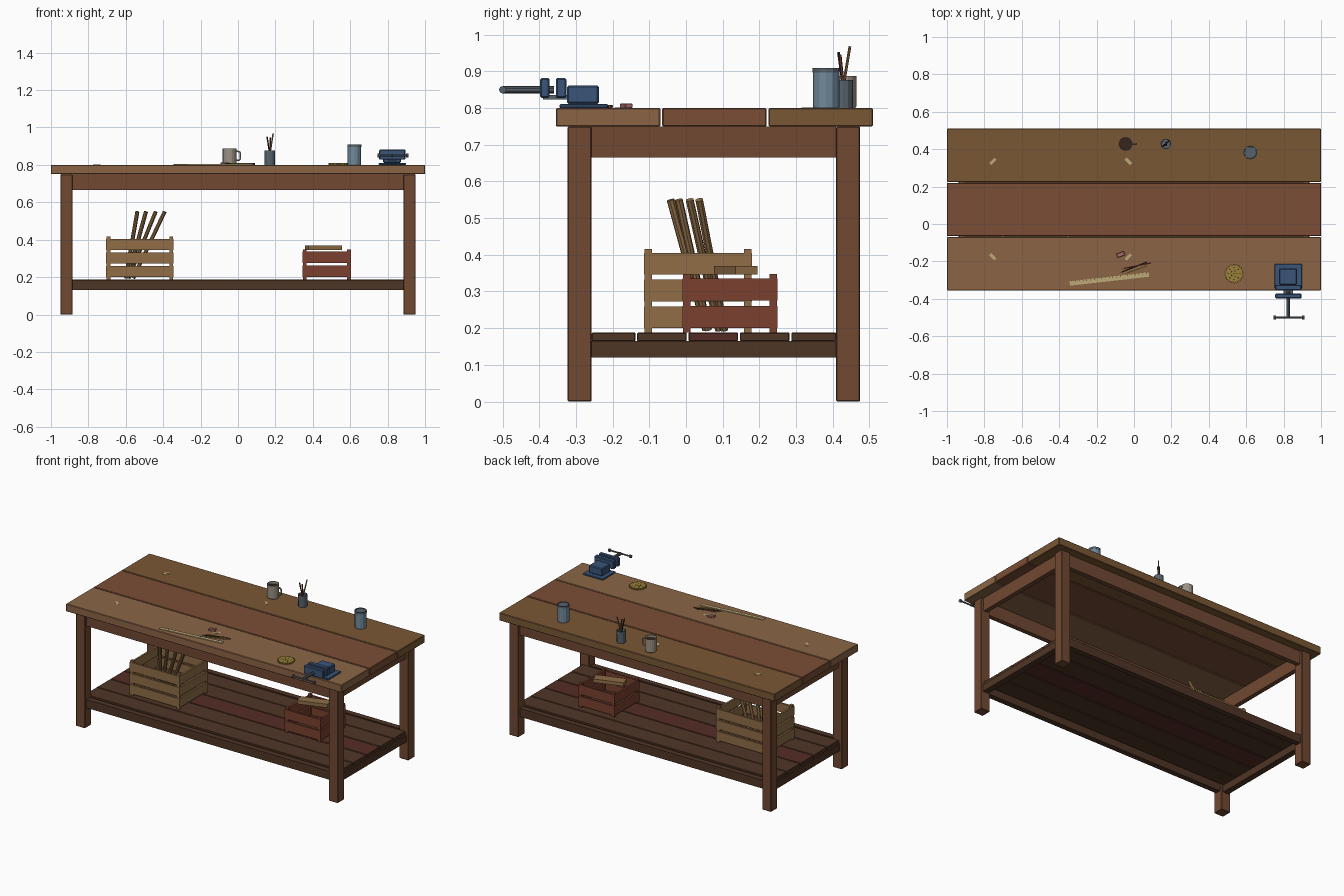
import bpy, bmesh, math
from mathutils import Vector

if "Cube" in bpy.data.objects:
    bpy.data.objects.remove(bpy.data.objects["Cube"])


def mat(name, hexa):
    m = bpy.data.materials.new(name)
    c = [int(hexa[i:i + 2], 16) / 255 for i in (0, 2, 4)]
    m.diffuse_color = [*[v ** 2.2 for v in c], 1]
    m.use_nodes = True
    m.node_tree.nodes["Principled BSDF"].inputs["Base Color"].default_value = m.diffuse_color
    return m


oak, walnut, brown = mat("oak", "8A6548"), mat("walnut", "7A4F38"), mat("brown", "795838")
frame, dark, red_dark = mat("frame", "704A35"), mat("dark_wood", "50382A"), mat("red_dark", "55302A")
tan, red_wood, pale = mat("tan", "8E6D48"), mat("red_wood", "7A4233"), mat("pale", "BBA878")
blue, steel, black = mat("blue", "3C5578"), mat("steel", "58626C"), mat("black", "2A2A2E")
tin, ceramic, brass = mat("tin", "70889A"), mat("ceramic", "9A9084"), mat("brass", "98803A")
pink, coffee = mat("pink", "A86A68"), mat("coffee", "3A2A22")


def finish(name, bm, m):
    me = bpy.data.meshes.new(name)
    bm.to_mesh(me)
    bm.free()
    o = bpy.data.objects.new(name, me)
    bpy.context.collection.objects.link(o)
    me.materials.append(m)
    return o


def box(name, x, y, z, m, bevel=0.0, angle=0):
    """Box from (min, max) ranges, optionally turned about its own centre."""
    bm = bmesh.new()
    bmesh.ops.create_cube(bm, size=1)
    for v in bm.verts:
        v.co = [v.co[i] * (r[1] - r[0]) for i, r in enumerate((x, y, z))]
    if bevel:
        bmesh.ops.bevel(bm, geom=bm.edges[:], offset=bevel, segments=1, affect='EDGES')
    o = finish(name, bm, m)
    o.location = [(r[0] + r[1]) / 2 for r in (x, y, z)]
    o.rotation_euler.z = math.radians(angle)
    return o


def rod(name, a, b, r, m, sides=8, r2=None):
    a, b = Vector(a), Vector(b)
    bm = bmesh.new()
    bmesh.ops.create_cone(bm, cap_ends=True, segments=sides, radius1=r,
                          radius2=r if r2 is None else r2, depth=(b - a).length)
    o = finish(name, bm, m)
    o.location = (a + b) / 2
    o.rotation_euler = (b - a).to_track_quat('Z', 'Y').to_euler()
    return o


def lathe(name, profile, loc, m, sides=16):
    bm = bmesh.new()
    rings = [[bm.verts.new((r * math.cos(2 * math.pi * i / sides), r * math.sin(2 * math.pi * i / sides), z))
              for i in range(sides)] for r, z in profile]
    for a, b in zip(rings, rings[1:]):
        for i in range(sides):
            j = (i + 1) % sides
            bm.faces.new((a[i], a[j], b[j], b[i]))
    bm.faces.new(rings[0][::-1])
    bm.faces.new(rings[-1])
    o = finish(name, bm, m)
    o.location = loc
    return o


# Table top boards
for i, m in enumerate((oak, walnut, brown)):
    y = -0.355 + i * 0.29
    box(f"top_board_{i}", (-1, 1), (y, y + 0.285), (0.75, 0.80), m, 0.003)

# Legs, aprons, stretchers
for sx in (-1, 1):
    for yc in (-0.29, 0.442):
        xc = sx * 0.917
        box("leg", (xc - .033, xc + .033), (yc - .033, yc + .033), (0, .75), frame, 0.003)
    box("side_apron", (xc - .015, xc + .015), (-.257, .409), (.665, .75), frame)
    box("side_stretcher", (xc - .02, xc + .02), (-.257, .409), (.12, .165), dark)
for yc in (-0.29, 0.442):
    box("long_apron", (-.884, .884), (yc - .015, yc + .015), (.665, .75), frame)
    box("long_stretcher", (-.884, .884), (yc - .018, yc + .018), (.13, .185), dark)

# Lower shelf slats
for i in range(5):
    y0 = max(-0.257, -0.273 + i * 0.14)
    y1 = min(0.409, -0.273 + i * 0.14 + 0.135)
    box(f"shelf_slat_{i}", (-.93, .93), (y0, y1), (.165, .188), (dark, dark, red_dark)[i % 3], 0.002)


def crate(name, x, y, z0, rows, step, mats):
    """Slatted open crate with corner posts and a floor."""
    top = z0 + 0.012 + rows * step
    for px in (x[0] + .002, x[1] - .022):
        for py in (y[0] + .002, y[1] - .022):
            box(name + "_post", (px, px + .02), (py, py + .02), (z0, top - .003), mats[0])
    for r in range(rows):
        z = (z0 + .012 + r * step, z0 + .012 + r * step + step - .014)
        m = mats[r]
        for w in (0, 1):
            yy = (y[0], y[0] + .012) if w == 0 else (y[1] - .012, y[1])
            xx = (x[0], x[0] + .012) if w == 0 else (x[1] - .012, x[1])
            box(name + "_long_slat", x, yy, z, m)
            box(name + "_end_slat", xx, (y[0] + .012, y[1] - .012), z, m)
    box(name + "_floor", (x[0] + .01, x[1] - .01), (y[0] + .01, y[1] - .01), (z0 + .012, z0 + .022), dark)


crate("tall_crate", (-.705, -.345), (-.115, .18), .188, 3, .073, (tan, tan, tan))
crate("small_crate", (.345, .605), (-.01, .25), .188, 2, .075, (red_wood, red_wood))

# Sticks in the tall crate, offcut on the small crate
for bx, by, tx, ty in ((-.60, .055, -.538, -.042), (-.59, .06, -.492, -.020),
                       (-.585, .09, -.440, .010), (-.56, .105, -.392, .036)):
    rod("stick", (bx, by, .195), (tx, ty, .55), .011, tan)
box("offcut", (.362, .552), (.1035, .1665), (.346, .369), tan, angle=18)

# Vise
box("vise_base", (.752, .898), (-.345, -.213), (.80, .811), blue, .003)
box("vise_body", (.775, .872), (-.325, -.237), (.811, .862), blue, .005)
box("vise_fixed_jaw", (.755, .895), (-.355, -.326), (.828, .882), blue, .004)
box("vise_moving_jaw", (.755, .895), (-.398, -.372), (.828, .882), blue, .004)
box("vise_slide", (.80, .85), (-.39, -.24), (.824, .836), steel)
rod("vise_screw", (.825, -.50, .85), (.825, -.36, .85), .010, steel, 10)
rod("vise_handle", (.752, -.50, .85), (.905, -.50, .85), .005, steel)
for x in (.752, .905):
    rod("handle_knob", (x - .006, -.50, .85), (x + .006, -.50, .85), .010, steel)

# Brass gear with hub and hole marks
bm = bmesh.new()
N = 80
ring = [bm.verts.new(((.052 if i % 4 < 2 else .046) * math.cos(math.tau * i / N),
                      (.052 if i % 4 < 2 else .046) * math.sin(math.tau * i / N), 0)) for i in range(N)]
ext = bmesh.ops.extrude_face_region(bm, geom=[bm.faces.new(ring)])
bmesh.ops.translate(bm, vec=(0, 0, .010), verts=[v for v in ext["geom"] if isinstance(v, bmesh.types.BMVert)])
bmesh.ops.recalc_face_normals(bm, faces=bm.faces[:])
finish("gear", bm, brass).location = (.535, -.265, .80)
for n, r in ((8, .032), (5, .016), (1, 0)):
    for i in range(n):
        a = math.tau * i / n
        p = (.535 + r * math.cos(a), -.265 + r * math.sin(a))
        rod("gear_hole", (*p, .805), (*p, .8104), .004, coffee)

# Paint tin with lid
lathe("tin_can", [(.034, 0), (.036, .003), (.036, .098)], (.622, .382, .80), tin, 12)
lathe("tin_lid", [(.037, .097), (.037, .110), (.032, .110), (.031, .106)], (.622, .382, .80), steel, 12)

# Mug with handle and drink
lathe("mug", [(.033, 0), (.037, .006), (.037, .088), (.033, .088), (.032, .01)], (-.045, .428, .80), ceramic)
lathe("drink", [(.0325, .06), (.0325, .072)], (-.045, .428, .80), coffee)
cu = bpy.data.curves.new("mug_handle", 'CURVE')
cu.dimensions, cu.bevel_depth, cu.bevel_resolution = '3D', .005, 1
sp = cu.splines.new('POLY')
pts = [(-.012, .873), (.008, .871), (.013, .864), (.013, .834), (.008, .826), (-.012, .824)]
sp.points.add(len(pts) - 1)
for p, (x, z) in zip(sp.points, pts):
    p.co = (x, .428, z, 1)
cu.materials.append(ceramic)
bpy.context.collection.objects.link(bpy.data.objects.new("mug_handle", cu))

# Pencil cup
lathe("pencil_cup", [(.027, 0), (.028, .077), (.025, .077), (.024, .005)], (.17, .428, .80), steel, 12)
for tip, foot, m in (((.155, .416, .952), (.178, .436, .806), black),
                     ((.188, .447, .968), (.162, .42, .806), tan),
                     ((.172, .420, .945), (.172, .435, .806), red_wood)):
    rod("cup_pencil", foot, tip, .004, m, 6)

# Ruler, loose pencils, eraser
box("ruler", (-.345, .081), (-.306, -.282), (.80, .804), pale, angle=6.5)
ca, sa = math.cos(math.radians(6.5)), math.sin(math.radians(6.5))
for i in range(21):
    u, v = -.2 + i * .02, .008
    x, y = -.132 + u * ca - v * sa, -.294 + u * sa + v * ca
    box("ruler_tick", (x - .001, x + .001), (y - .004, y + .004), (.8035, .8044), coffee, angle=6.5)
for a, b, m in (((-.08, -.262), (.07, -.203), coffee), ((-.05, -.265), (.07, -.222), brass),
                ((-.07, -.24), (.09, -.208), red_wood)):
    a, b = Vector((*a, .8045)), Vector((*b, .8045))
    d = (b - a).normalized()
    rod("pencil", a + d * .016, b, .0045, m, 6)
    rod("pencil_tip", a + d * .016, a, .0045, pale, 6, .0005)
box("eraser", (-.092, -.05), (-.174, -.152), (.80, .813), pink, .002, 20)

# Pale wooden keys set in the top
for x, y, a in ((-.755, .335, 45), (-.03, .335, -45), (-.755, -.175, -45), (-.03, -.175, 45)):
    box("inlay_key", (x - .02, x + .02), (y - .008, y + .008), (.797, .802), pale, angle=a)
